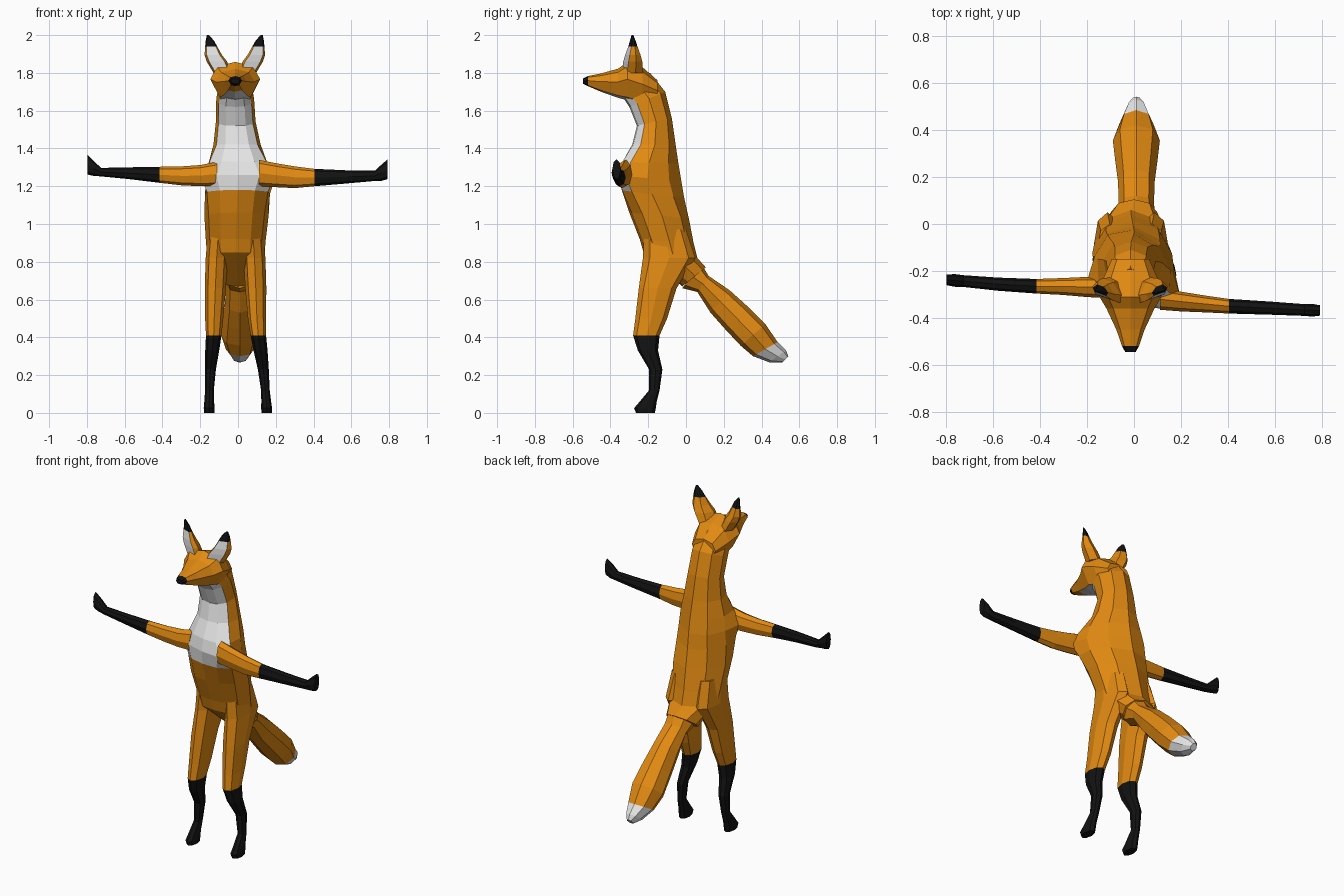
import bpy, bmesh
from mathutils import Vector


def material(name, rgb):
    m = bpy.data.materials.new(name)
    m.diffuse_color = (*rgb, 1)
    return m


MATS = [material("orange fur", (0.76, 0.255, 0.006)),
        material("white fur", (0.78, 0.78, 0.78)),
        material("black fur", (0.006, 0.006, 0.006))]
ORANGE, WHITE, BLACK = 0, 1, 2

# Half cross-sections: (position from edge a to edge b, sideways fraction)
ROUND = [(0, 0), (.13, .7), (.5, 1), (.87, .7), (1, 0)]
BODY = [(0, 0), (.04, .5), (.22, .87), (.55, 1), (.87, .66), (1, 0)]
HEAD = [(0, 0), (.08, .62), (.55, 1), (.88, .72), (1, 0)]
EAR = [(0, 0), (.0, .75), (.45, 1), (1, .45), (1, 0)]


def loft(name, rings, half, rule):
    """Skin rings (edge a, edge b, side vector, front widening); rule(ring, segment) gives colour."""
    prof = half + [(t, -s) for t, s in reversed(half) if s]
    n = len(prof)
    bm = bmesh.new()
    loops = []
    for a, b, side, *front in rings:
        a, b, side = Vector(a), Vector(b), Vector(side)
        f = front[0] if front else 1
        loops.append([bm.verts.new(a + (b - a) * t + side * s * (f if t < .3 else 1))
                      for t, s in prof])
    for i in range(len(loops) - 1):
        p, q = loops[i], loops[i + 1]
        for j in range(n):
            k = (j + 1) % n
            face = bm.faces.new((p[j], p[k], q[k], q[j]))
            face.material_index = rule(i, min(j, n - 1 - j))
    for i, loop in ((0, loops[0]), (len(loops) - 1, loops[-1])):
        bm.faces.new(loop).material_index = rule(i, 9)
    bmesh.ops.recalc_face_normals(bm, faces=bm.faces)
    me = bpy.data.meshes.new(name)
    bm.to_mesh(me)
    bm.free()
    for m in MATS:
        me.materials.append(m)
    ob = bpy.data.objects.new(name, me)
    bpy.context.collection.objects.link(ob)
    return ob


# Torso and neck: front y, z, back y, z, half width, centre x, twist, front widening
torso = [(-.34, 1.68, -.19, 1.80, .085, -.015, 0, 1),
         (-.30, 1.62, -.11, 1.70, .10, -.015, 0, 1),
         (-.26, 1.52, -.075, 1.56, .105, -.012, 0, 1),
         (-.285, 1.42, -.055, 1.42, .125, -.005, -.05, 1),
         (-.335, 1.33, -.04, 1.32, .155, 0, -.15, 1.12),
         (-.35, 1.26, -.025, 1.23, .168, 0, -.2, 1.36),
         (-.34, 1.18, -.01, 1.14, .172, -.003, -.12, 1.08),
         (-.30, 1.06, .015, 1.03, .17, -.008, 0, 1),
         (-.245, .92, .04, .90, .158, -.012, 0, 1),
         (-.225, .85, .06, .82, .152, -.012, 0, 1),
         (-.02, .67, .105, .77, .10, 0, 0, 1)]
loft("torso", [((x, fy, fz), (x, by, bz), (w, w * tw, 0), fr)
               for fy, fz, by, bz, w, x, tw, fr in torso], BODY,
     lambda i, j: WHITE if i < 6 and j < 2 else ORANGE)

# Head: y, bottom z, top z, half width
head = [(-.15, 1.64, 1.76, .08), (-.23, 1.63, 1.83, .115), (-.31, 1.655, 1.858, .132),
        (-.36, 1.668, 1.822, .102), (-.45, 1.70, 1.797, .06), (-.52, 1.73, 1.783, .036),
        (-.545, 1.742, 1.77, .022)]
loft("head", [((-.015, y, lo), (-.015, y, hi), (w, 0, 0)) for y, lo, hi, w in head], HEAD,
     lambda i, j: BLACK if i > 4 else WHITE if j == 0 and 0 < i < 4 else ORANGE)

# Tail: upper y, z, lower y, z, half width
tail = [(.08, .79, -.02, .66, .08), (.12, .725, .06, .64, .075), (.23, .65, .13, .53, .078),
        (.33, .56, .21, .44, .09), (.42, .47, .29, .355, .10), (.485, .375, .355, .30, .075),
        (.53, .33, .44, .268, .045), (.542, .30, .51, .266, .02)]
loft("tail", [((.01, uy, uz), (.01, ly, lz), (w, 0, 0)) for uy, uz, ly, lz, w in tail], ROUND,
     lambda i, j: WHITE if i > 4 else ORANGE)

# Legs: z, front y, back y, centre x, half width
leg = [(.97, -.22, 0, .09, .055), (.82, -.228, .05, .10, .058), (.66, -.25, -.05, .107, .056),
       (.50, -.268, -.10, .113, .048), (.41, -.28, -.14, .118, .041),
       (.33, -.255, -.148, .128, .037), (.23, -.195, -.125, .14, .029),
       (.12, -.195, -.14, .148, .023), (.06, -.245, -.155, .151, .026),
       (.025, -.275, -.16, .152, .029), (0, -.265, -.165, .152, .027)]
# Ears: z, front y, back y, centre x, half width
ear = [(1.80, -.325, -.235, .065, .048), (1.86, -.318, -.24, .095, .054),
       (1.895, -.31, -.248, .114, .046), (1.94, -.297, -.262, .125, .032),
       (1.97, -.291, -.27, .132, .022), (2.0, -.287, -.28, .142, .006)]
for s, label in ((-1, "left"), (1, "right")):
    loft(label + "_leg",
         [((s * x - .013 * min(1, z / .5), f, z), (s * x - .013 * min(1, z / .5), b, z), (w, 0, 0))
          for z, f, b, x, w in leg], ROUND,
         lambda i, j: BLACK if i > 3 else ORANGE)
    loft(label + "_ear",
         [((s * x - .017, f, z), (s * x - .017, b, z), (w, s * .35 * w, 0))
          for z, f, b, x, w in ear], EAR,
         lambda i, j: BLACK if i > 2 else WHITE if j == 0 else ORANGE)

# Arms: x, centre y, half depth, bottom z, top z
left_arm = [(-.11, -.27, .045, 1.20, 1.33), (-.20, -.268, .043, 1.20, 1.312),
            (-.30, -.266, .036, 1.205, 1.305), (-.415, -.265, .031, 1.218, 1.303),
            (-.58, -.256, .028, 1.238, 1.30), (-.725, -.243, .025, 1.252, 1.297),
            (-.765, -.24, .027, 1.255, 1.335), (-.798, -.238, .022, 1.262, 1.367)]
right_arm = [(.11, -.32, .045, 1.20, 1.34), (.20, -.33, .042, 1.195, 1.322),
             (.30, -.34, .036, 1.19, 1.305), (.405, -.35, .031, 1.2, 1.292),
             (.58, -.358, .028, 1.215, 1.284), (.725, -.366, .025, 1.228, 1.282),
             (.76, -.367, .027, 1.228, 1.315), (.792, -.368, .022, 1.238, 1.342)]
for name, arm in (("left_arm", left_arm), ("right_arm", right_arm)):
    loft(name, [((x, y, lo), (x, y, hi), (0, h, 0)) for x, y, h, lo, hi in arm], ROUND,
         lambda i, j: BLACK if i > 2 else ORANGE)
